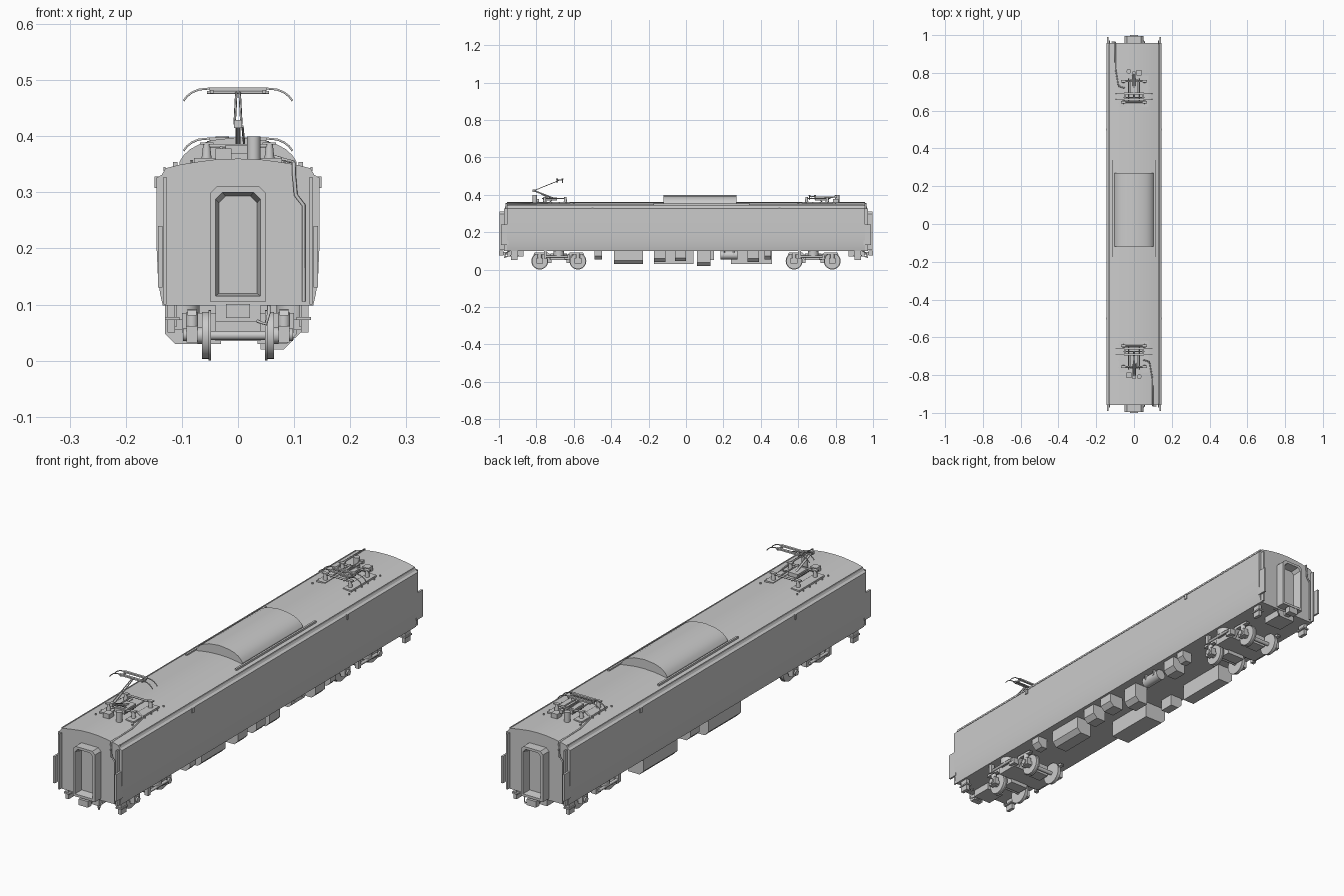
import bpy, bmesh, math
from mathutils import Vector, Matrix

if "Cube" in bpy.data.objects:
    bpy.data.objects.remove(bpy.data.objects["Cube"])


def link(name, bm, smooth=False):
    bmesh.ops.recalc_face_normals(bm, faces=bm.faces)
    me = bpy.data.meshes.new(name)
    bm.to_mesh(me)
    bm.free()
    ob = bpy.data.objects.new(name, me)
    bpy.context.collection.objects.link(ob)
    if smooth:
        bpy.ops.object.select_all(action='DESELECT')
        ob.select_set(True)
        bpy.context.view_layer.objects.active = ob
        bpy.ops.object.shade_smooth_by_angle(angle=math.radians(30))
    return ob


def box(name, x0, x1, y0, y1, z0, z1):
    bm = bmesh.new()
    m = Matrix.Translation(((x0 + x1) / 2, (y0 + y1) / 2, (z0 + z1) / 2))
    m = m @ Matrix.Diagonal((abs(x1 - x0), abs(y1 - y0), abs(z1 - z0), 1))
    bmesh.ops.create_cube(bm, size=1, matrix=m)
    return link(name, bm)


def cyl(name, c, r, depth, axis='Z', n=16, r2=None):
    bm = bmesh.new()
    rot = {'X': Matrix.Rotation(math.pi / 2, 4, 'Y'),
           'Y': Matrix.Rotation(math.pi / 2, 4, 'X'), 'Z': Matrix()}[axis]
    bmesh.ops.create_cone(bm, cap_ends=True, segments=n, radius1=r,
                          radius2=r if r2 is None else r2, depth=depth,
                          matrix=Matrix.Translation(c) @ rot)
    return link(name, bm, True)


def prism(name, pts, a, b, axis='Y', smooth=False):
    """Extrude an outline: (x, z) points along Y, or (y, z) points along X."""
    bm = bmesh.new()
    at = (lambda p: (p[0], a, p[1])) if axis == 'Y' else (lambda p: (a, p[0], p[1]))
    f = bm.faces.new([bm.verts.new(at(p)) for p in pts])
    g = bmesh.ops.extrude_face_region(bm, geom=[f])
    d = Vector((0, b - a, 0)) if axis == 'Y' else Vector((b - a, 0, 0))
    bmesh.ops.translate(bm, vec=d, verts=[v for v in g['geom'] if isinstance(v, bmesh.types.BMVert)])
    return link(name, bm, smooth)


def rod(name, pts, r):
    cu = bpy.data.curves.new(name, 'CURVE')
    cu.dimensions = '3D'
    cu.bevel_depth, cu.bevel_resolution, cu.use_fill_caps = r, 1, True
    sp = cu.splines.new('POLY')
    sp.points.add(len(pts) - 1)
    for q, p in zip(sp.points, pts):
        q.co = (*p, 1)
    ob = bpy.data.objects.new(name, cu)
    bpy.context.collection.objects.link(ob)
    bpy.ops.object.select_all(action='DESELECT')
    ob.select_set(True)
    bpy.context.view_layer.objects.active = ob
    bpy.ops.object.convert(target='MESH')


def mirrored(half):
    return half + [(-x, z) for x, z in reversed(half) if x > 0]


# Car body with stepped eaves and shallow curved roof
prism('car_body', mirrored([(.134, .098), (.139, .12), (.143, .155), (.145, .2), (.145, .326),
      (.136, .331), (.129, .343), (.105, .349), (.075, .354), (.04, .3585), (0, .36)]),
      -.957, .957, smooth=True)

# Roof air conditioner with arched top
arch = [(.104, .345), (.104, .355), (.097, .366), (.085, .377), (.068, .386), (.045, .393), (0, .398)]
prism('air_conditioner', mirrored(arch), -.12, .27, smooth=True)
for s in (-1, 1):
    box('roof_rail', s * .108, s * .116, -.175, .34, .343, .354)
    box('gutter', s * .129, s * .133, -.95, .95, .338, .345)
    for y in (-.5, .5):
        box('side_lamp', s * .14, s * .149, y - .006, y + .006, .308, .328)


def pantograph(s, raised):
    P = lambda x, y, z: (s * x, s * y, z)

    def b(name, x0, x1, y0, y1, z0, z1):
        return box(name, s * x0, s * x1, s * y0, s * y1, z0, z1)

    # mounting pads, insulators and base frame
    for m in (-1, 1):
        b('roof_pad', m * .04, m * .078, -.785, -.62, .345, .361)
        for y in (-.755, -.645):
            cyl('insulator', P(m * .056, y, .373), .009, .026, n=12, r2=.006)
            b('insulator_cap', m * .044, m * .068, y - .007, y + .007, .385, .389)
        rod('base_side_tube', [P(m * .03, -.77, .38), P(m * .03, -.64, .38)], .003)
        for y in (-.8, -.76, -.72, -.68, -.64, -.6):
            cyl('roof_bolt', P(m * .083, y, .354), .003, .008, n=6)
    for y in (-.755, -.645):
        rod('base_cross_tube', [P(-.06, y, .383), P(.06, y, .383)], .004)
    b('spring_box', -.022, .022, -.765, -.69, .368, .384)
    cyl('arrester', P(.028, -.808, .375), .012, .048, n=16)
    b('drive_unit', -.04, -.012, -.815, -.785, .352, .378)
    # folding arm and collector head
    knee = (-.813, .422) if raised else (-.80, .389)
    head = (-.675, .478) if raised else (-.67, .389)
    rod('lower_arm', [P(0, -.70, .378), P(0, *knee)], .0045)
    rod('control_rod', [P(.012, -.72, .374), P(.008, knee[0] + .012, knee[1] - .004)], .002)
    b('knee_joint', -.007, .007, knee[0] - .007, knee[0] + .007, knee[1] - .007, knee[1] + .007)
    for m in (-1, 1):
        rod('upper_arm', [P(m * .006, *knee), P(m * .003, *head)], .0022)
    zt = head[1] + .007
    rod('head_pivot', [P(-.055, head[0], head[1]), P(.055, head[0], head[1])], .003)
    for y in (-.69, -.66):
        b('contact_strip', -.052, .052, y - .005, y + .005, zt - .004, zt + .002)
        for m in (-1, 1):
            rod('head_horn', [P(m * .05, y, zt), P(m * .07, y, zt - .002), P(m * .082, y, zt - .007),
                              P(m * .091, y, zt - .014), P(m * .097, y, zt - .022)], .002)
    for m in (-1, 1):
        b('head_link', m * .044, m * .05, -.69, -.66, zt - .009, zt - .003)
    # power cable running along the roof and down the end wall
    rod('power_cable', [P(.05, -.72, .368), P(.082, -.73, .358), P(.098, -.82, .354), P(.1, -.962, .352),
                        P(.1, -.964, .33), P(.103, -.964, .295), P(.117, -.964, .277),
                        P(.117, -.964, .105)], .0035)


pantograph(1, True)
pantograph(-1, False)

# Ends: hollow gangway, corner posts, coupler and buffer beam
for s in (-1, 1):
    bm = bmesh.new()
    rings = []
    for w, z0, z1, y in ((.05, .105, .31, .95), (.05, .105, .31, .996), (.04, .115, .30, .996), (.034, .12, .293, .962)):
        rings.append([bm.verts.new((x, s * y, z)) for x, z in
                      ((-w, z0), (w, z0), (w, z1 - .012), (w - .012, z1), (-w + .012, z1), (-w, z1 - .012))])
    for r0, r1 in zip(rings, rings[1:]):
        for i in range(6):
            j = (i + 1) % 6
            bm.faces.new((r0[i], r0[j], r1[j], r1[i]))
    bm.faces.new(rings[-1])
    link('gangway', bm)
    for m in (-1, 1):
        box('corner_post', m * .127, m * .133, s * .95, s * .972, .1, .327)
        box('corner_damper', m * .135, m * .143, s * .95, s * .99, .13, .24)
        box('end_step', m * .112, m * .126, s * .90, s * .935, .05, .098)
        box('step_tread', m * .104, m * .13, s * .895, s * .94, .072, .078)
    box('buffer_beam', -.04, .04, s * .87, s * .955, .07, .1)
    box('coupler_shank', -.012, .012, s * .94, s * .985, .08, .095)
    box('coupler_head', -.021, .021, s * .975, s * 1.0, .076, .101)
    rod('brake_hose', [(.055, s * .945, .1), (.055, s * .965, .085), (.05, s * .97, .065), (.035, s * .955, .07)], .003)

# Bogies
for cy in (-.68, .68):
    box('bogie_bolster', -.1, .1, cy - .045, cy + .045, .05, .085)
    for a in (-1, 1):
        wy = cy + a * .102
        cyl('axle', (0, wy, .045), .008, .19, 'X')
        box('motor', -.04, .04, cy + a * .04, wy - a * .012, .035, .08)
        for m in (-1, 1):
            cyl('wheel_tread', (m * .057, wy, .045), .042, .014, 'X', 32)
            cyl('wheel_flange', (m * .0505, wy, .045), .045, .005, 'X', 32)
            cyl('wheel_hub', (m * .066, wy, .045), .015, .012, 'X')
            box('axle_box', m * .072, m * .092, wy - .018, wy + .018, .032, .062)
            cyl('axle_spring', (m * .082, wy, .073), .011, .025)
            cyl('axle_cap', (m * .094, wy, .046), .011, .008, 'X')
    for m in (-1, 1):
        prism('bogie_side_frame', [(cy - .135, .08), (cy - .07, .08), (cy - .045, .05), (cy + .045, .05),
              (cy + .07, .08), (cy + .135, .08), (cy + .13, .09), (cy + .06, .092), (cy + .04, .075),
              (cy - .04, .075), (cy - .06, .092), (cy - .13, .09)], m * .074, m * .09, 'X')
        cyl('air_spring', (m * .097, cy, .086), .028, .026, n=24)
        rod('yaw_damper', [(m * .118, cy - .07, .07), (m * .118, cy + .05, .07)], .006)
        box('damper_bracket', m * .11, m * .126, cy - .08, cy - .065, .06, .1)
        box('brake_cylinder', m * .088, m * .112, cy + .03, cy + .06, .055, .08)

# Underfloor equipment: side, y0, y1, bottom z, inner x, outer x
for m, y0, y1, z0, xi, xo in (
        (1, -.49, -.45, .055, .08, .125), (1, -.385, -.23, .03, .035, .105),
        (1, -.17, -.11, .04, .06, .12), (1, -.06, .0, .045, .06, .125), (1, .06, .13, .02, .04, .10),
        (1, .33, .39, .04, .06, .12), (1, .42, .455, .055, .08, .125),
        (-1, -.17, .04, .03, .03, .13), (-1, .09, .15, .05, .07, .125), (-1, .24, .46, .03, .06, .13)):
    c = .018
    prism('equipment_box', [(m * xi, z0), (m * (xo - c), z0), (m * xo, z0 + c), (m * xo, .1), (m * xi, .1)], y0, y1)
cyl('air_tank', (.09, .23, .077), .022, .09, 'Y', 24)
for y in (.205, .255):
    box('tank_strap', .066, .114, y - .003, y + .003, .075, .1)
